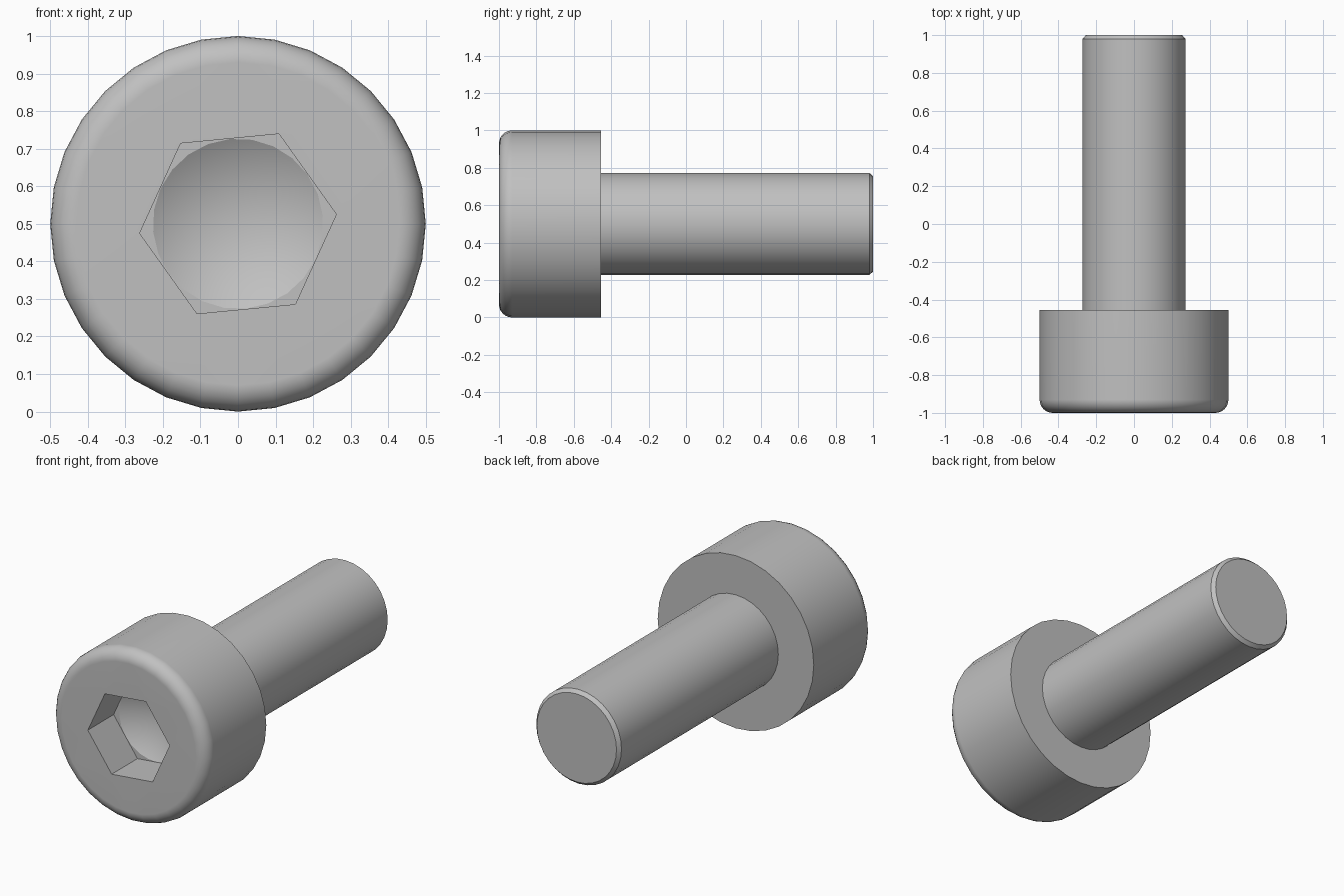
import bpy
import bmesh
from math import sin, cos, pi, radians, sqrt

cube = bpy.data.objects.get("Cube")
if cube:
    bpy.data.objects.remove(cube, do_unlink=True)

SEGMENTS = 32
FRONT, SHOULDER, TIP = -1.0, -0.455, 1.0
HEAD_R, FILLET = 0.5, 0.07
SHANK_R, CHAMFER = 0.273, 0.02
HEX_R, HEX_TURN, SOCKET_DEPTH = 0.263, radians(5.5), 0.236

steel = bpy.data.materials.new("grey steel")
steel.use_nodes = True
grey = (0.53, 0.53, 0.53, 1)
steel.diffuse_color = grey
steel.node_tree.nodes["Principled BSDF"].inputs["Base Color"].default_value = grey


def ring(bm, y, r, count=SEGMENTS, turn=0.0):
    """Closed loop of vertices around the screw axis."""
    angles = [turn + 2 * pi * i / count for i in range(count)]
    return [bm.verts.new((r * cos(a), y, 0.5 + r * sin(a))) for a in angles]


def pairs(loop):
    return list(zip(loop, loop[1:] + loop[:1]))


def bridge(bm, a, b):
    for (a0, a1), (b0, b1) in zip(pairs(a), pairs(b)):
        bm.faces.new((a0, a1, b1, b0))


def lathe(bm, profile):
    """Join a ring for each (y, radius) point; return all rings."""
    rings = [ring(bm, y, r) for y, r in profile]
    for a, b in zip(rings, rings[1:]):
        bridge(bm, a, b)
    return rings


def fill_between(bm, outer, inner):
    """Flat face with a hole."""
    edges = [bm.edges.get(p) or bm.edges.new(p) for p in pairs(outer) + pairs(inner)]
    bmesh.ops.triangle_fill(bm, use_beauty=True, edges=edges, normal=(0, -1, 0))


def finish(bm, name):
    bmesh.ops.recalc_face_normals(bm, faces=bm.faces[:])
    mesh = bpy.data.meshes.new(name)
    bm.to_mesh(mesh)
    bm.free()
    mesh.materials.append(steel)
    obj = bpy.data.objects.new(name, mesh)
    bpy.context.collection.objects.link(obj)
    bpy.ops.object.select_all(action="DESELECT")
    obj.select_set(True)
    bpy.context.view_layer.objects.active = obj
    bpy.ops.object.shade_smooth_by_angle(angle=radians(30))
    # keep the flat faces evenly shaded next to the rounded rim
    weighted = obj.modifiers.new("even_flats", "WEIGHTED_NORMAL")
    weighted.keep_sharp = True
    return obj


# Head: rounded front rim, straight side, flat shoulder around the shank
bm = bmesh.new()
steps = 6
profile = []
for i in range(steps + 1):
    a = pi / 2 * i / steps
    profile.append((FRONT + FILLET * (1 - cos(a)), HEAD_R - FILLET * (1 - sin(a))))
profile += [(SHOULDER, HEAD_R), (SHOULDER, SHANK_R)]
rim = lathe(bm, profile)[0]

# Hex socket with a conical drill point at the bottom
floor_y = FRONT + SOCKET_DEPTH
cone_r = HEX_R * sqrt(3) / 2 - 0.001
mouth = ring(bm, FRONT, HEX_R, 6, HEX_TURN)
floor = ring(bm, floor_y, HEX_R, 6, HEX_TURN)
bridge(bm, mouth, floor)
fill_between(bm, rim, mouth)
cone_rim = ring(bm, floor_y, cone_r, 24, HEX_TURN)
fill_between(bm, floor, cone_rim)
point = bm.verts.new((0, floor_y + cone_r / sqrt(3), 0.5))
for a, b in pairs(cone_rim):
    bm.faces.new((a, b, point))
finish(bm, "screw_head")

# Shank: plain cylinder with a small chamfer at the tip
bm = bmesh.new()
end = lathe(bm, [(SHOULDER, SHANK_R), (TIP - CHAMFER, SHANK_R), (TIP, SHANK_R - 0.018)])[-1]
bm.faces.new(end)
finish(bm, "screw_shank")
